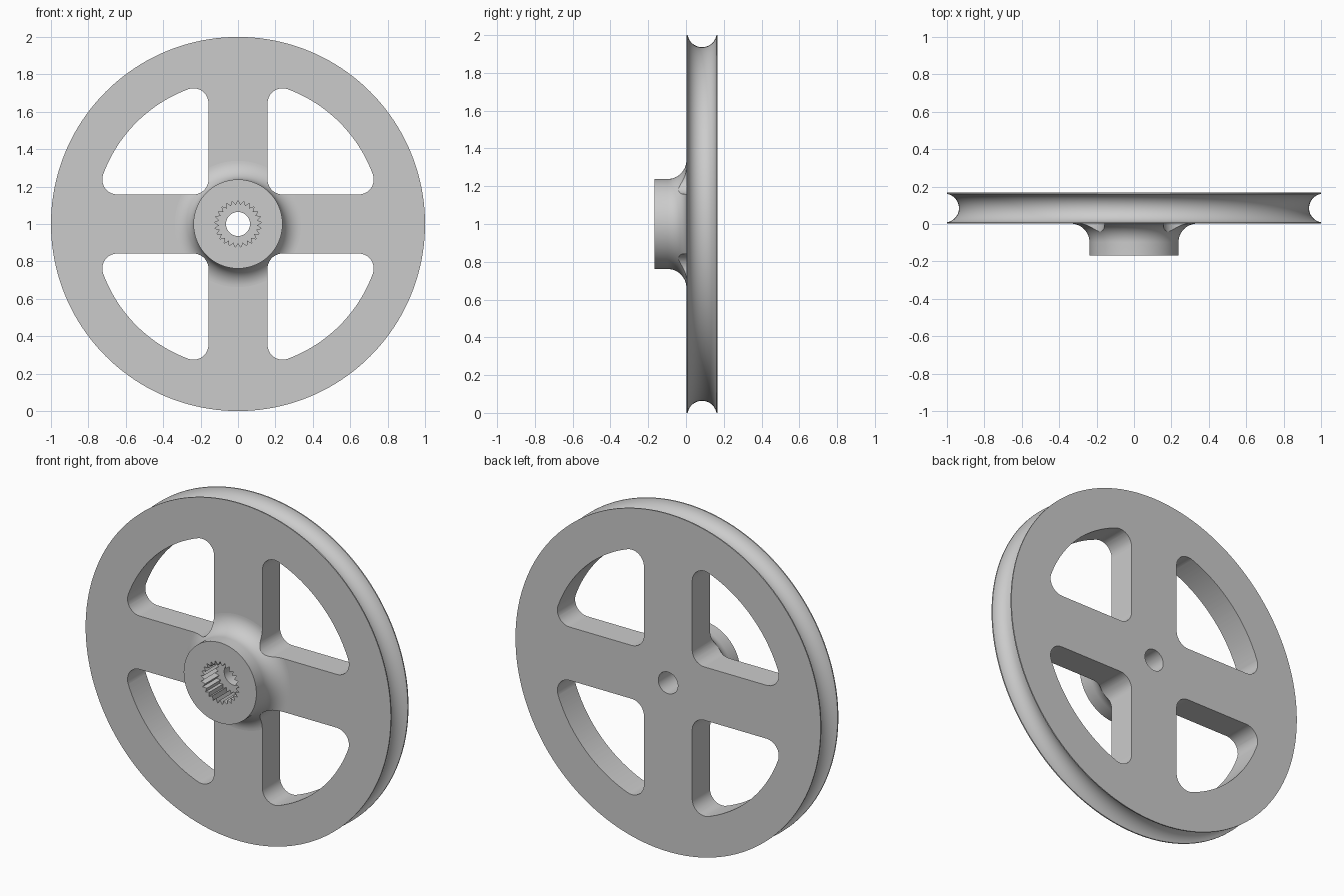
import bpy, bmesh
from math import sin, cos, pi, sqrt, atan2, asin
from mathutils import Vector, Matrix

if "Cube" in bpy.data.objects:
    bpy.data.objects.remove(bpy.data.objects["Cube"])

CENTER = Vector((0, 0, 1))
FRONT, FACE, BACK = -0.168, 0.002, 0.168   # hub front, wheel front, wheel back
HUB_R, BORE_R, FILLET = 0.238, 0.064, 0.1
SEGMENTS = 160


def arc(cx, cy, r, a0, a1, n):
    return [(cx + r * cos(a0 + (a1 - a0) * i / n),
             cy + r * sin(a0 + (a1 - a0) * i / n)) for i in range(n + 1)]


def make_object(name, bm):
    bmesh.ops.recalc_face_normals(bm, faces=bm.faces)
    mesh = bpy.data.meshes.new(name)
    bm.to_mesh(mesh)
    bm.free()
    obj = bpy.data.objects.new(name, mesh)
    bpy.context.collection.objects.link(obj)
    obj.location = CENTER
    return obj


def add_prism(bm, outline, y0, y1):
    """Extrude an (x, z) outline along y."""
    face = bm.faces.new([bm.verts.new((x, y0, z)) for x, z in outline])
    top = bmesh.ops.extrude_face_region(bm, geom=[face])
    verts = [v for v in top["geom"] if isinstance(v, bmesh.types.BMVert)]
    bmesh.ops.translate(bm, verts=verts, vec=(0, y1 - y0, 0))


# Wheel, hub and bore turned from one closed (radius, y) profile
half_w, depth = 0.076, 0.064
groove_r = (half_w ** 2 + depth ** 2) / (2 * depth)
groove_c = 1 - depth + groove_r
span = asin(half_w / groove_r)
profile = [(BORE_R, FRONT), (HUB_R, FRONT)]
profile += arc(HUB_R + FILLET, FACE - FILLET, FILLET, pi, pi / 2, 14)
profile += [(1, FACE)]
profile += arc(groove_c, (FACE + BACK) / 2, groove_r, pi + span, pi - span, 20)
profile += [(1, BACK), (BORE_R, BACK)]

bm = bmesh.new()
rings = []
for i in range(SEGMENTS):
    a = 2 * pi * i / SEGMENTS
    rings.append([bm.verts.new((r * cos(a), y, r * sin(a))) for r, y in profile])
for i, ring in enumerate(rings):
    nxt = rings[(i + 1) % SEGMENTS]
    for j in range(len(profile)):
        k = (j + 1) % len(profile)
        bm.faces.new((ring[j], ring[k], nxt[k], nxt[j]))
wheel = make_object("pulley_wheel", bm)

# Rounded quarter windows between the four spokes
edge, corner, outer = 0.158, 0.08, 0.768
near = edge + corner
far = sqrt((outer - corner) ** 2 - near ** 2)
tilt = atan2(near, far)
window = arc(near, near, corner, 1.5 * pi, pi, 10)
window += arc(near, far, corner, pi, pi / 2 - tilt, 12)
window += arc(0, 0, outer, pi / 2 - tilt, tilt, 24)[1:-1]
window += arc(far, near, corner, tilt, -pi / 2, 12)
bm = bmesh.new()
for q in range(4):
    c, s = round(cos(q * pi / 2)), round(sin(q * pi / 2))
    add_prism(bm, [(c * x - s * z, s * x + c * z) for x, z in window], -0.4, 0.4)

# Toothed socket in the hub front
TEETH = 25
socket = []
for i in range(TEETH * 2):
    a = pi / 2 + pi * i / TEETH
    r = 0.102 if i % 2 else 0.126
    socket.append((r * cos(a), r * sin(a)))
add_prism(bm, socket, -0.4, FRONT + 0.13)
cutter = make_object("window_cutter", bm)
cutter.hide_render = True

# Cut the openings
cut = wheel.modifiers.new("openings", "BOOLEAN")
cut.operation, cut.solver, cut.object = "DIFFERENCE", "EXACT", cutter
bpy.context.view_layer.objects.active = wheel
wheel.select_set(True)
bpy.ops.object.modifier_apply(modifier=cut.name)
bpy.data.objects.remove(cutter)

# Smooth round surfaces, keep the plane faces flat
bpy.ops.object.select_all(action="DESELECT")
wheel.select_set(True)
bpy.ops.object.shade_smooth_by_angle(angle=pi / 6)
for p in wheel.data.polygons:
    if max(abs(n) for n in p.normal) > 0.9999:
        p.use_smooth = False

# Plain grey
grey = bpy.data.materials.new("plain_grey")
grey.use_nodes = True
colour = (0.6, 0.6, 0.6, 1)
grey.diffuse_color = colour
grey.node_tree.nodes["Principled BSDF"].inputs["Base Color"].default_value = colour
wheel.data.materials.clear()
wheel.data.materials.append(grey)
